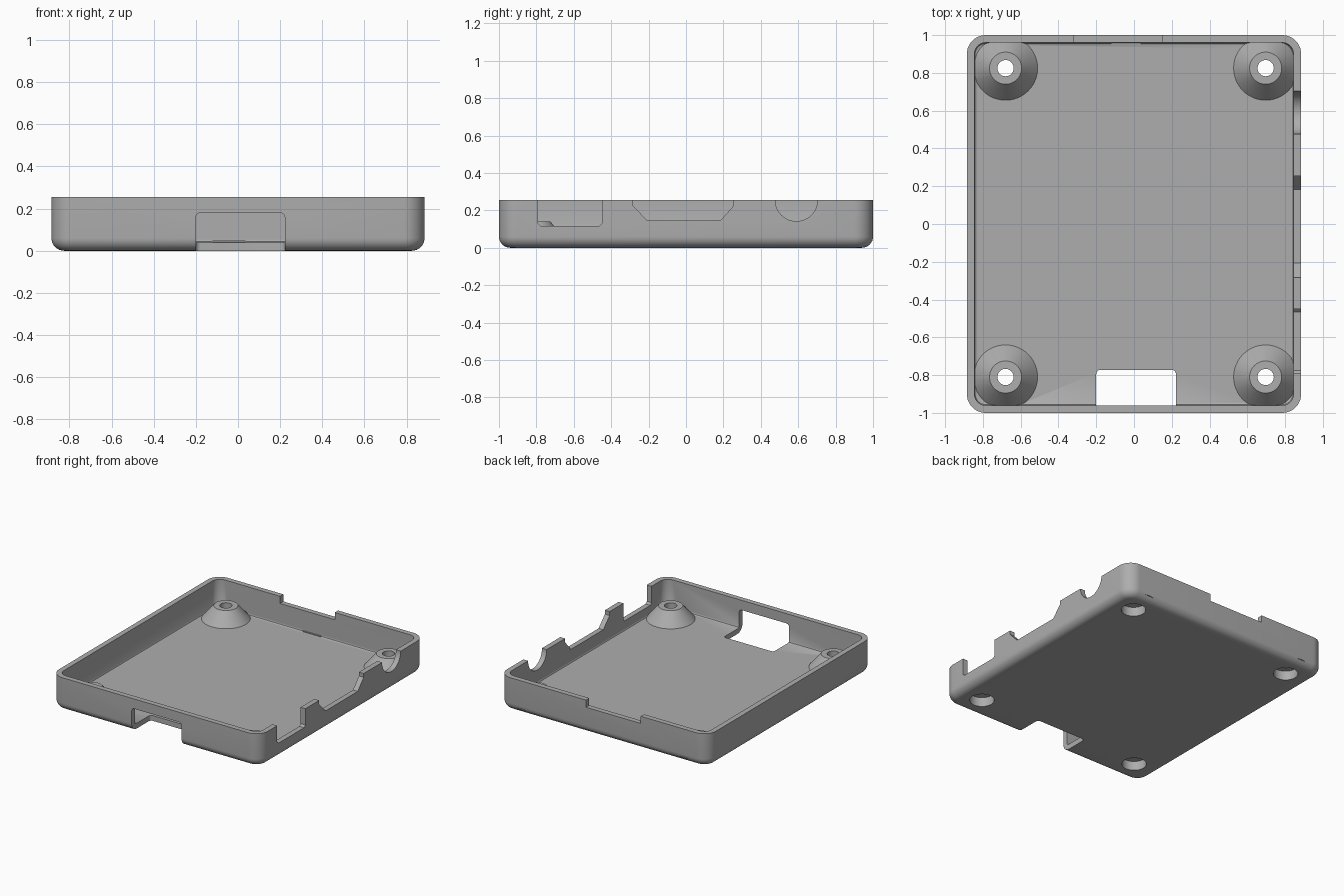
import bpy, bmesh
from math import sin, cos, pi, radians
from mathutils import Vector

default = bpy.data.objects.get("Cube")
if default:
    bpy.data.objects.remove(default)

HX, HY, TOP, WALL, FLOOR = 0.885, 1.0, 0.255, 0.04, 0.04
RADIUS, EDGE = 0.1, 0.06

grey = bpy.data.materials.new("plain grey")
grey.use_nodes = True
colour = (0.42, 0.42, 0.42, 1)
grey.diffuse_color = colour
grey.node_tree.nodes["Principled BSDF"].inputs["Base Color"].default_value = colour


def make(name, bm):
    bmesh.ops.recalc_face_normals(bm, faces=bm.faces)
    mesh = bpy.data.meshes.new(name)
    bm.to_mesh(mesh)
    bm.free()
    mesh.materials.append(grey)
    obj = bpy.data.objects.new(name, mesh)
    bpy.context.collection.objects.link(obj)
    return obj


def loft(name, rings):
    """Skin a stack of equal rings and cap both ends."""
    bm = bmesh.new()
    loops = [[bm.verts.new(p) for p in ring] for ring in rings]
    n = len(loops[0])
    for a, b in zip(loops, loops[1:]):
        for i in range(n):
            j = (i + 1) % n
            bm.faces.new((a[i], a[j], b[j], b[i]))
    bm.faces.new(loops[0])
    bm.faces.new(loops[-1])
    return make(name, bm)


def rounded_rect(inset, z, steps=10):
    r = max(RADIUS - inset, 0.03)
    ring = []
    for k, (sx, sy) in enumerate([(1, 1), (-1, 1), (-1, -1), (1, -1)]):
        for i in range(steps + 1):
            a = (k + i / steps) * pi / 2
            ring.append((sx * (HX - inset - r) + r * cos(a),
                         sy * (HY - inset - r) + r * sin(a), z))
    return ring


def lathe(name, x, y, profile, n=48):
    return loft(name, [[(x + r * cos(2 * pi * i / n), y + r * sin(2 * pi * i / n), z)
                        for i in range(n)] for r, z in profile])


def box(name, lo, hi, bevel=0):
    bm = bmesh.new()
    bmesh.ops.create_cube(bm, size=1)
    lo, hi = Vector(lo), Vector(hi)
    for v in bm.verts:
        v.co = (lo + hi) / 2 + v.co * (hi - lo)
    if bevel:
        bmesh.ops.bevel(bm, geom=bm.edges[:], offset=bevel, segments=5,
                        profile=0.5, affect='EDGES')
    return make(name, bm)


def side_cutter(name, outline):
    """Extrude a (y, z) outline through the right-hand wall."""
    return loft(name, [[(x, y, z) for y, z in outline] for x in (0.83, 0.95)])


def combine(target, tool, operation):
    mod = target.modifiers.new(tool.name, 'BOOLEAN')
    mod.operation, mod.object, mod.solver = operation, tool, 'EXACT'
    bpy.context.view_layer.objects.active = target
    bpy.ops.object.modifier_apply(modifier=mod.name)
    bpy.data.objects.remove(tool)


# Tray shell: rounded underside, straight wall, rim, cavity with a small inner fillet
section = [(EDGE * (1 - sin(a)), EDGE * (1 - cos(a)))
           for a in (i * pi / 16 for i in range(9))]
section += [(0, TOP), (WALL, TOP), (WALL, FLOOR + 0.012), (WALL + 0.004, FLOOR + 0.004),
            (WALL + 0.012, FLOOR)]
tray = loft("tray", [rounded_rect(d, z) for d, z in section])

# Conical screw bosses, with a through hole and a recess underneath
spots = [(x, y) for x in (-0.68, 0.697) for y in (-0.81, 0.825)]
for x, y in spots:
    combine(tray, lathe("boss", x, y, [(0.174, 0.035), (0.085, 0.14)]), 'UNION')
for x, y in spots:
    combine(tray, lathe("screw_hole", x, y, [(0.043, -0.1), (0.043, 0.3)]), 'DIFFERENCE')
    combine(tray, lathe("screw_recess", x, y, [(0.085, -0.1), (0.085, 0.07)]), 'DIFFERENCE')

# Front opening through wall and floor, and shallow notch in the back rim
combine(tray, box("front_opening", (-0.2, -1.2, -0.2), (0.222, -0.772, 0.18), 0.022), 'DIFFERENCE')
combine(tray, box("back_notch", (-0.317, 0.955, 0.2), (0.147, 1.1, 0.4)), 'DIFFERENCE')

# Three ports in the right-hand wall
square = [(-0.79, 0.4), (-0.79, 0.13), (-0.775, 0.115), (-0.465, 0.115), (-0.45, 0.13), (-0.45, 0.4)]
wide = [(-0.283, 0.4), (-0.283, 0.225), (-0.207, 0.145), (0.183, 0.145), (0.255, 0.225), (0.255, 0.4)]
arc = [(0.59 + 0.113 * cos(a), 0.255 + 0.113 * sin(a))
       for a in (2 * pi * i / 48 for i in range(48))]
for name, outline in (("square_port", square), ("wide_port", wide), ("round_port", arc)):
    combine(tray, side_cutter(name, outline), 'DIFFERENCE')

# Thin lip where the floor meets the back wall
box("back_lip", (-0.12, 0.95, 0.038), (0.035, 0.965, 0.048))

# Smooth curved walls, crisp edges
bpy.ops.object.select_all(action='DESELECT')
tray.select_set(True)
bpy.context.view_layer.objects.active = tray
bpy.ops.object.shade_smooth_by_angle(angle=radians(30))
